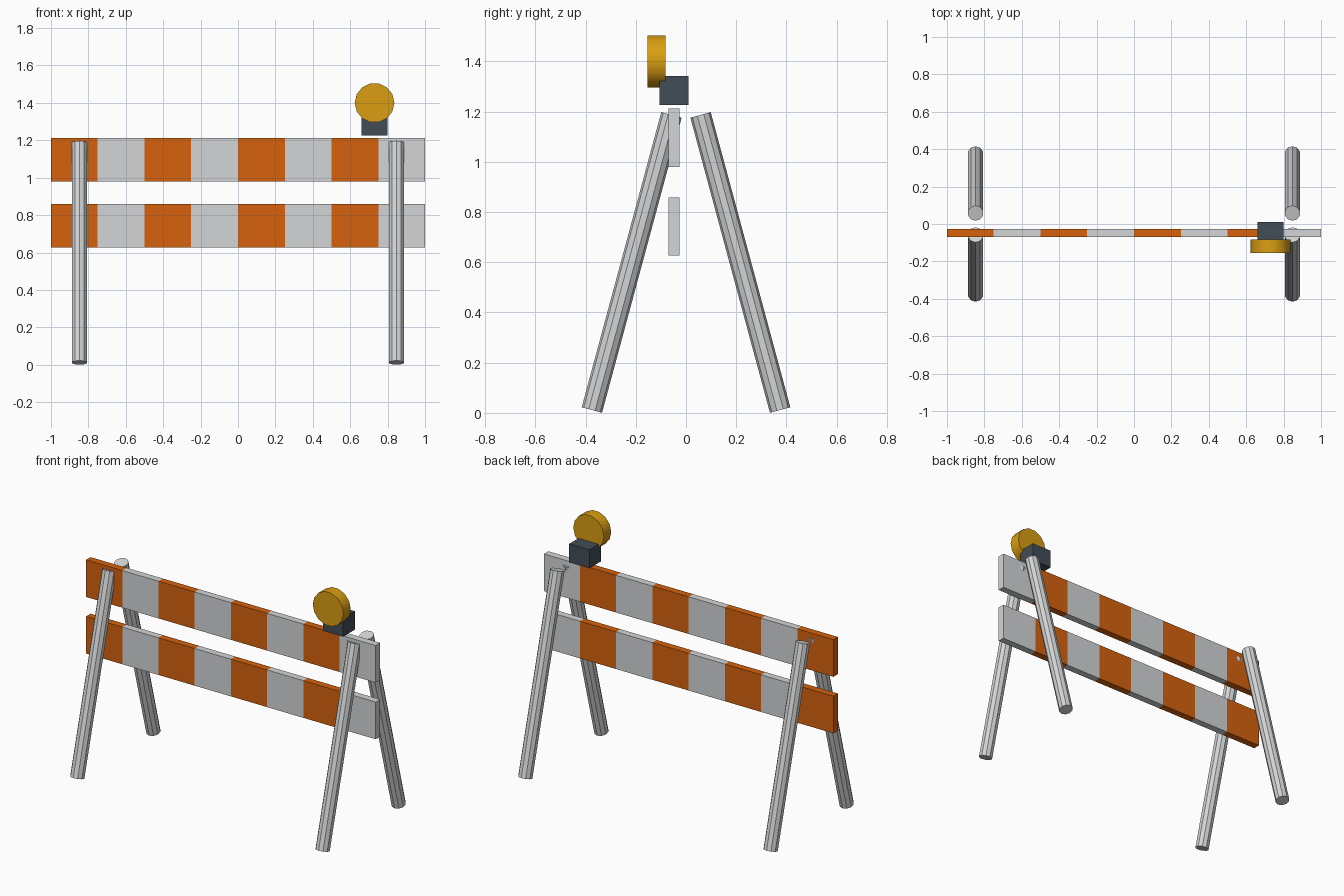
import bpy, bmesh, math
from mathutils import Vector, Matrix

if "Cube" in bpy.data.objects:
    bpy.data.objects.remove(bpy.data.objects["Cube"])


def material(name, r, g, b):
    lin = [((c / 255 + 0.055) / 1.055) ** 2.4 for c in (r, g, b)]
    m = bpy.data.materials.new(name)
    m.diffuse_color = (*lin, 1)
    m.use_nodes = True
    m.node_tree.nodes["Principled BSDF"].inputs["Base Color"].default_value = m.diffuse_color
    return m


ORANGE = material("stripe orange", 214, 98, 14)
GREY = material("light grey", 212, 213, 214)
AMBER = material("lamp amber", 218, 158, 18)
DARK = material("dark slate", 66, 77, 86)


def finish(bm, name, *mats):
    mesh = bpy.data.meshes.new(name)
    bmesh.ops.recalc_face_normals(bm, faces=bm.faces)
    bm.to_mesh(mesh)
    bm.free()
    for m in mats:
        mesh.materials.append(m)
    ob = bpy.data.objects.new(name, mesh)
    bpy.context.collection.objects.link(ob)
    return ob


def box_bmesh(lo, hi):
    lo, hi = Vector(lo), Vector(hi)
    bm = bmesh.new()
    bmesh.ops.create_cube(bm, size=1, matrix=Matrix.Translation((lo + hi) / 2)
                          @ Matrix.Diagonal((*(hi - lo), 1)))
    return bm


def rod(name, a, b, radius, sides, mat, spin=0.0):
    """Closed cylinder from point a to point b."""
    a, b = Vector(a), Vector(b)
    d = b - a
    # tilt only about x, so the side vertices stay aligned with the x axis
    tilt = Matrix.Rotation(math.atan2(-d.y, d.z), 4, 'X')
    bm = bmesh.new()
    bmesh.ops.create_cone(bm, cap_ends=True, segments=sides, radius1=radius,
                          radius2=radius, depth=d.length,
                          matrix=Matrix.Translation((a + b) / 2) @ tilt
                          @ Matrix.Rotation(spin, 4, 'Z'))
    return finish(bm, name, mat)


# striped boards: eight equal blocks, orange first
for name, z0 in (("upper_board", 0.98), ("lower_board", 0.627)):
    bm = box_bmesh((-1, -0.07, z0), (1, -0.026, z0 + 0.232))
    for i in range(1, 8):
        bmesh.ops.bisect_plane(bm, geom=bm.verts[:] + bm.edges[:] + bm.faces[:],
                               plane_co=(-1 + i * 0.25, 0, 0), plane_no=(1, 0, 0))
    for f in bm.faces:
        x = f.calc_center_median().x
        f.material_index = min(7, max(0, int((x + 1) / 0.25))) % 2
    finish(bm, name, ORANGE, GREY)

# four splayed ten-sided legs, with a vertex pointing along x
for side, sx in (("left", -1), ("right", 1)):
    for end, sy in (("front", -1), ("back", 1)):
        rod(f"{end}_{side}_leg", (sx * 0.847, sy * 0.375, 0.0115),
            (sx * 0.847, sy * 0.058, 1.187), 0.042, 10, GREY)

# battery box above the upper board
finish(box_bmesh((0.66, -0.106, 1.227), (0.80, 0.01, 1.342)), "battery_box", DARK)

# round warning lamp, vertex at the top, smooth rim
lamp = rod("warning_lamp", (0.73, -0.082, 1.4), (0.73, -0.154, 1.4),
           0.106, 14, AMBER, math.pi / 2)
bpy.context.view_layer.objects.active = lamp
lamp.select_set(True)
bpy.ops.object.shade_smooth_by_angle(angle=math.radians(30))
